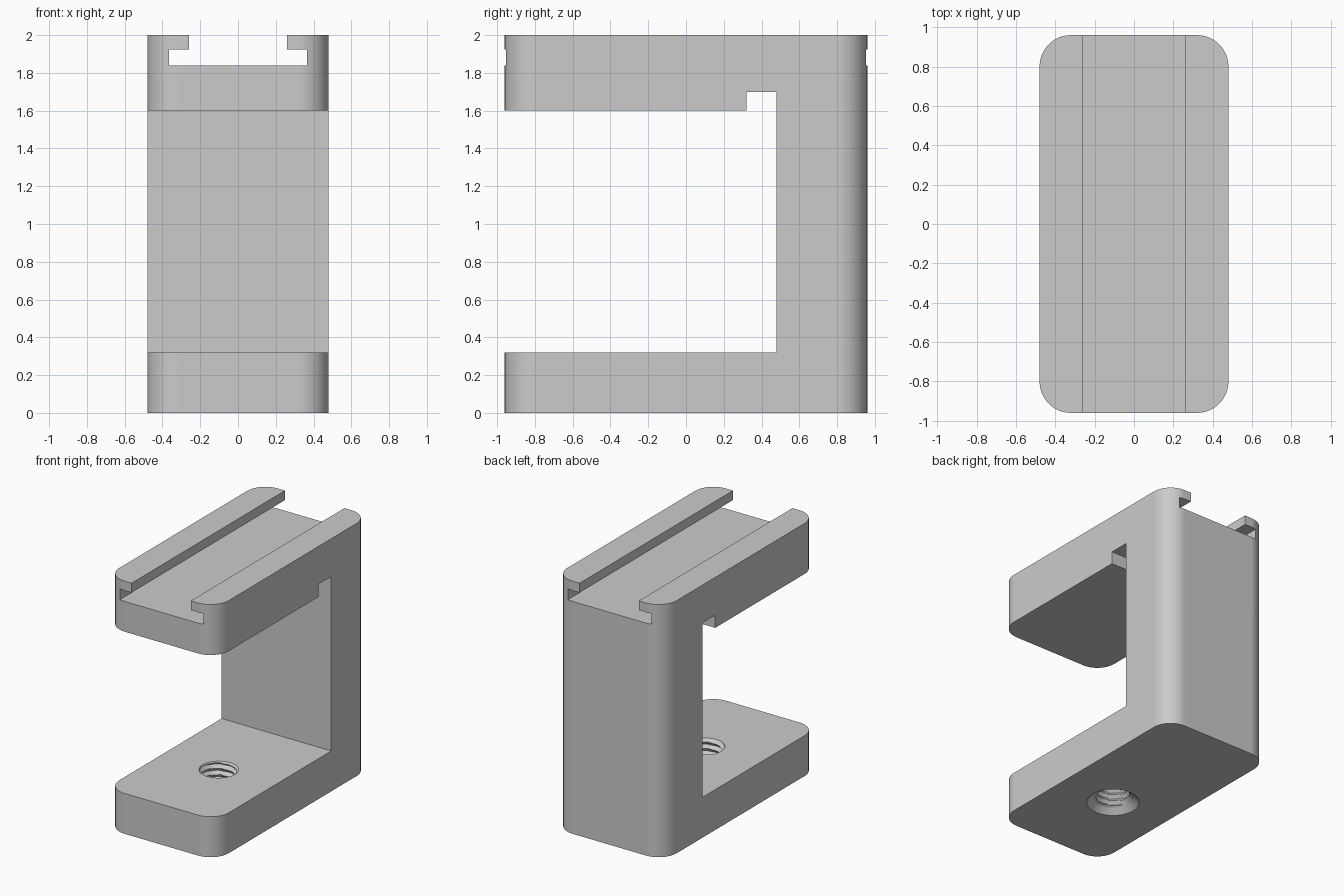
import bpy, bmesh, math

cube = bpy.data.objects.get("Cube")
if cube:
    bpy.data.objects.remove(cube, do_unlink=True)

# Overall sizes
HALF_X, HALF_Y, HEIGHT, CORNER = 0.48, 0.96, 2.0, 0.16
ARM_TOP, JAW_BOTTOM, WALL_Y = 0.32, 1.60, 0.48
HOLE_Y, MINOR_R, MAJOR_R, PITCH = -0.24, 0.118, 0.142, 0.051

grey = bpy.data.materials.new("plain grey")
grey.use_nodes = True
grey.diffuse_color = (0.6, 0.6, 0.6, 1)
grey.node_tree.nodes["Principled BSDF"].inputs["Base Color"].default_value = (0.6, 0.6, 0.6, 1)


def make_object(name, bm):
    bmesh.ops.recalc_face_normals(bm, faces=bm.faces)
    mesh = bpy.data.meshes.new(name)
    bm.to_mesh(mesh)
    bm.free()
    mesh.materials.append(grey)
    obj = bpy.data.objects.new(name, mesh)
    bpy.context.collection.objects.link(obj)
    return obj


def prism(name, outline, axis, start, end):
    """Extrude a 2D outline along x (outline in y, z), y (x, z) or z (x, y)."""
    place = {"x": lambda a, b, t: (t, a, b),
             "y": lambda a, b, t: (a, t, b),
             "z": lambda a, b, t: (a, b, t)}[axis]
    bm = bmesh.new()
    rings = [[bm.verts.new(place(a, b, t)) for a, b in outline] for t in (start, end)]
    n = len(outline)
    for ring in rings:
        bm.faces.new(ring)
    for i in range(n):
        j = (i + 1) % n
        bm.faces.new((rings[0][i], rings[0][j], rings[1][j], rings[1][i]))
    return make_object(name, bm)


def rounded_rectangle(hx, hy, r, steps=12):
    points = []
    for quarter, (sx, sy) in enumerate(((1, 1), (-1, 1), (-1, -1), (1, -1))):
        for i in range(steps + 1):
            a = math.pi / 2 * (quarter + i / steps)
            points.append((sx * (hx - r) + r * math.cos(a), sy * (hy - r) + r * math.sin(a)))
    return points


def threaded_hole(name, sides=48, rows_per_turn=8):
    """Helical hole cutter with a flared mouth at the bottom."""
    flare_r, flare_h = 0.193, 0.05
    low, high = -0.02, ARM_TOP + 0.02
    step = PITCH / rows_per_turn
    heights = [low, 0.0] + [step * i for i in range(1, int(ARM_TOP / step) + 1)] + [ARM_TOP, high]
    bm = bmesh.new()
    rings = []
    for z in heights:
        ring = []
        for i in range(sides):
            turn = i / sides
            wave = 1 - abs(2 * ((z / PITCH - turn) % 1.0) - 1)
            r = MINOR_R + (MAJOR_R - MINOR_R) * wave
            if z < flare_h:
                r = max(r, flare_r - max(z, 0))
            if z > ARM_TOP - 0.02:
                r = max(r, MAJOR_R - max(ARM_TOP - z, 0))
            a = 2 * math.pi * turn
            ring.append(bm.verts.new((r * math.cos(a), HOLE_Y + r * math.sin(a), z)))
        rings.append(ring)
    for lower, upper in zip(rings, rings[1:]):
        for i in range(sides):
            j = (i + 1) % sides
            bm.faces.new((lower[i], lower[j], upper[j], upper[i]))
    bm.faces.new(rings[0])
    bm.faces.new(rings[-1])
    return make_object(name, bm)


# Rounded block that the bracket is cut from
body = prism("clamp_bracket", rounded_rectangle(HALF_X, HALF_Y, CORNER), "z", 0, HEIGHT)

# Clamp opening, with the relief notch in the upper jaw beside the wall
opening = prism("opening_cutter", [
    (-1.2, ARM_TOP), (WALL_Y, ARM_TOP), (WALL_Y, 1.70), (0.32, 1.70),
    (0.32, JAW_BOTTOM), (-1.2, JAW_BOTTOM)], "x", -0.7, 0.7)

# T-shaped rail slot along the top
half_slot = [(0.365, 1.84), (0.365, 1.925), (0.26, 1.925), (0.26, 2.1)]
slot = prism("rail_slot_cutter",
             half_slot + [(-x, z) for x, z in reversed(half_slot)], "y", -1.2, 1.2)

# Threaded screw hole through the lower arm
hole = threaded_hole("screw_hole_cutter")

bpy.context.view_layer.objects.active = body
body.select_set(True)
for cutter in (opening, slot, hole):
    mod = body.modifiers.new(cutter.name, "BOOLEAN")
    mod.operation = "DIFFERENCE"
    mod.solver = "EXACT"
    mod.object = cutter
    bpy.ops.object.modifier_apply(modifier=mod.name)
    bpy.data.objects.remove(cutter, do_unlink=True)

# Smooth round corners, crisp edges, flat large faces
bpy.ops.object.shade_smooth_by_angle(angle=math.radians(30))
body.modifiers.new("flat_faces", "WEIGHTED_NORMAL").keep_sharp = True
